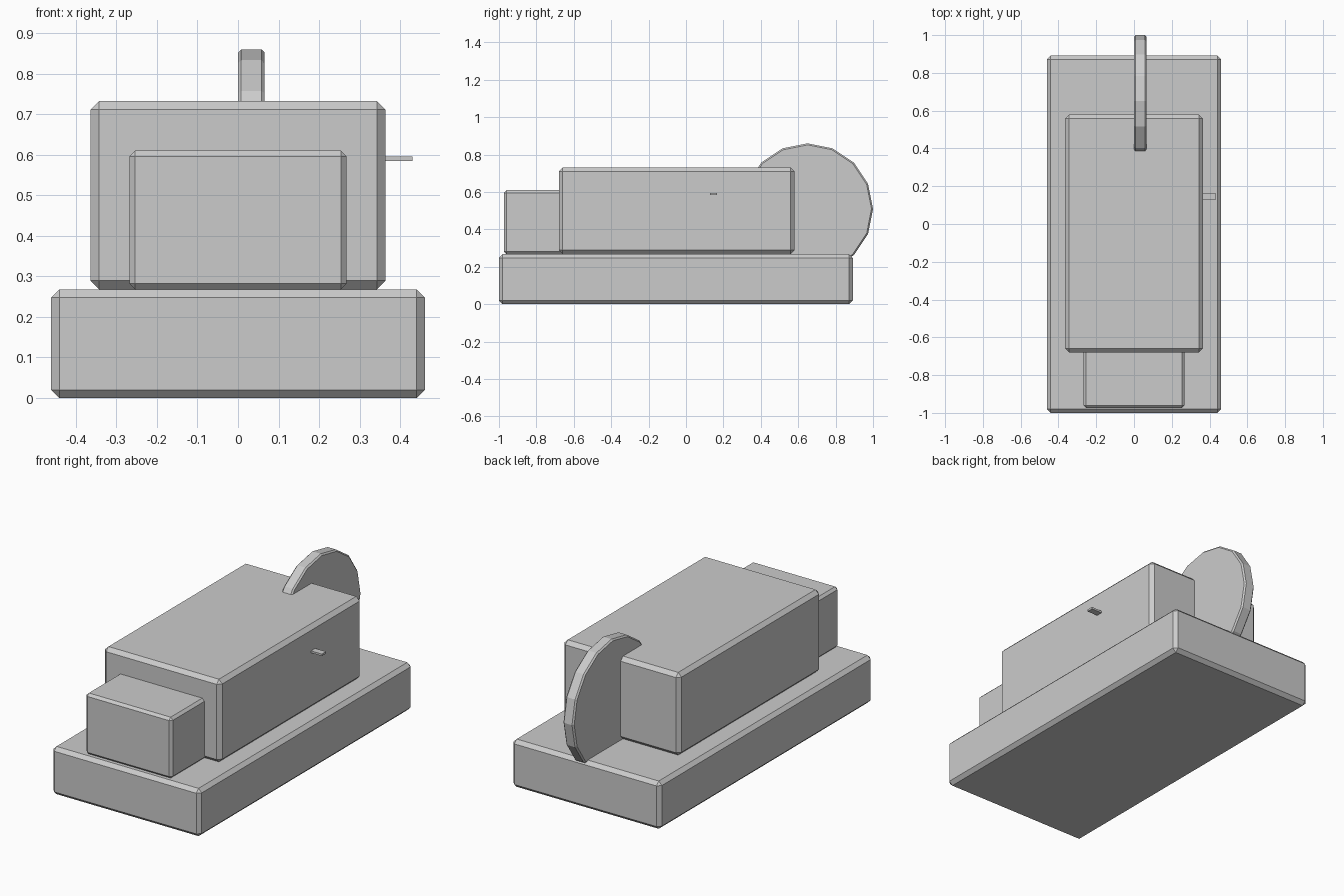
import bpy
import math

if "Cube" in bpy.data.objects:
    bpy.data.objects.remove(bpy.data.objects["Cube"])


def chamfer(obj, width):
    mod = obj.modifiers.new("chamfer", 'BEVEL')
    mod.width = width
    mod.segments = 1
    mod.limit_method = 'ANGLE'
    mod.angle_limit = math.radians(40)


def box(name, x, y, z, width=0):
    """Box between min/max pairs, with a single flat chamfer."""
    bpy.ops.mesh.primitive_cube_add(size=1, location=[sum(r) / 2 for r in (x, y, z)])
    obj = bpy.context.object
    obj.name = name
    obj.scale = [r[1] - r[0] for r in (x, y, z)]
    bpy.ops.object.transform_apply(location=False, rotation=False, scale=True)
    if width:
        chamfer(obj, width)
    return obj


# Stacked blocks
box("base", (-0.461, 0.461), (-1.0, 0.892), (0, 0.268), 0.02)
box("body", (-0.364, 0.364), (-0.68, 0.58), (0.268, 0.732), 0.021)
box("front_block", (-0.268, 0.268), (-0.974, -0.64), (0.268, 0.61), 0.014)

# Small side tab
box("side_tab", (0.34, 0.431), (0.128, 0.165), (0.585, 0.596))

# Upright sixteen-sided wheel at the back, sunk into the body and base
bpy.ops.mesh.primitive_cylinder_add(vertices=16, radius=0.35, depth=0.066,
                                    location=(0.033, 0.65, 0.51),
                                    rotation=(0, math.pi / 2, 0))
wheel = bpy.context.object
wheel.name = "rear_wheel"
chamfer(wheel, 0.008)
